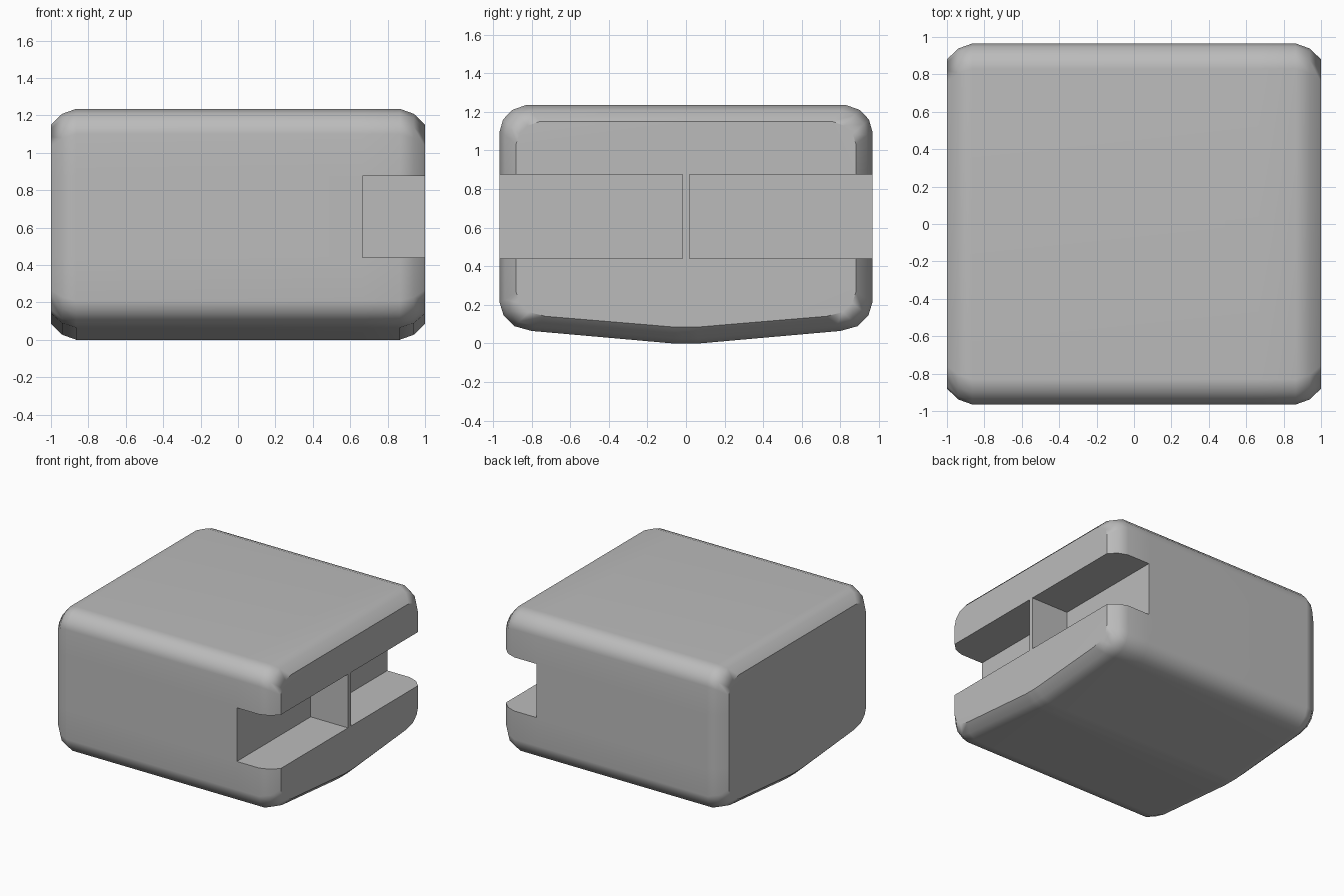
import bpy
import bmesh
import math
from mathutils import Vector

default_cube = bpy.data.objects.get("Cube")
if default_cube:
    bpy.data.objects.remove(default_cube, do_unlink=True)

grey = bpy.data.materials.new("plain_grey")
grey.use_nodes = True
colour = (0.5, 0.5, 0.5, 1)
grey.diffuse_color = colour
grey.node_tree.nodes["Principled BSDF"].inputs["Base Color"].default_value = colour

# Body: rounded section with a shallow keel, lofted along x with rounded ends
HALF_Y, HALF_Z = 0.965, 0.6175
half = [(0.065, 0.0), (0.80, 0.065), (0.89, 0.09), (0.945, 0.145), (HALF_Y, 0.21),
        (HALF_Y, 1.10), (0.948, 1.16), (0.90, 1.21), (0.83, 2 * HALF_Z)]
section = half + [(-y, z) for y, z in reversed(half)]
ends = [(1.0, 0.085), (0.94, 0.027), (0.865, 0.0)]
stations = [(-x, d) for x, d in ends] + ends[::-1]

bm = bmesh.new()
rings = []
for x, inset in stations:
    sy, sz = 1 - inset / HALF_Y, 1 - inset / HALF_Z
    rings.append([bm.verts.new((x, y * sy, HALF_Z + (z - HALF_Z) * sz))
                  for y, z in section])
for a, b in zip(rings, rings[1:]):
    for i in range(len(section)):
        j = (i + 1) % len(section)
        bm.faces.new((a[i], a[j], b[j], b[i]))
bm.faces.new(rings[0])
bm.faces.new(rings[-1])

# Slots: split the shell along the slot walls and open the left side
SLOT_X, RIB_Y, FLOOR, CEILING = 0.665, 0.018, 0.44, 0.875
EPS = 0.0001
for axis, value in ((0, SLOT_X), (1, -RIB_Y), (1, RIB_Y), (2, FLOOR), (2, CEILING)):
    normal = Vector((0, 0, 0))
    normal[axis] = 1
    bmesh.ops.bisect_plane(bm, geom=bm.verts[:] + bm.edges[:] + bm.faces[:],
                           dist=EPS, plane_co=normal * value, plane_no=normal)


def in_slot(face):
    c = face.calc_center_median()
    return c.x > SLOT_X and abs(c.y) > RIB_Y and FLOOR < c.z < CEILING


bmesh.ops.delete(bm, geom=[f for f in bm.faces if in_slot(f)], context='FACES')
rim = [v for v in bm.verts if v.is_boundary]


# Each slot wall is the convex polygon of the rim points on its plane
def add_wall(points, axis, value):
    on_plane = [v for v in points if abs(v.co[axis] - value) < 2 * EPS]
    u, w = [k for k in range(3) if k != axis]
    centre = sum((v.co for v in on_plane), Vector()) / len(on_plane)
    on_plane.sort(key=lambda v: math.atan2(v.co[w] - centre[w], v.co[u] - centre[u]))
    bm.faces.new(on_plane)


for side in (-1, 1):
    points = [v for v in rim if v.co.y * side > 0]
    points += [bm.verts.new((SLOT_X, side * RIB_Y, z)) for z in (FLOOR, CEILING)]
    for axis, value in ((0, SLOT_X), (1, side * RIB_Y), (2, FLOOR), (2, CEILING)):
        add_wall(points, axis, value)

# Smooth rounded edges, crisp slots
bmesh.ops.recalc_face_normals(bm, faces=bm.faces[:])
bm.normal_update()
for face in bm.faces:
    face.smooth = True
for edge in bm.edges:
    edge.smooth = edge.calc_face_angle(0) < 0.7

mesh = bpy.data.meshes.new("body")
bm.to_mesh(mesh)
bm.free()
mesh.materials.append(grey)
body = bpy.data.objects.new("body", mesh)
bpy.context.scene.collection.objects.link(body)
weighted = body.modifiers.new("weighted_normals", 'WEIGHTED_NORMAL')
weighted.keep_sharp = True
